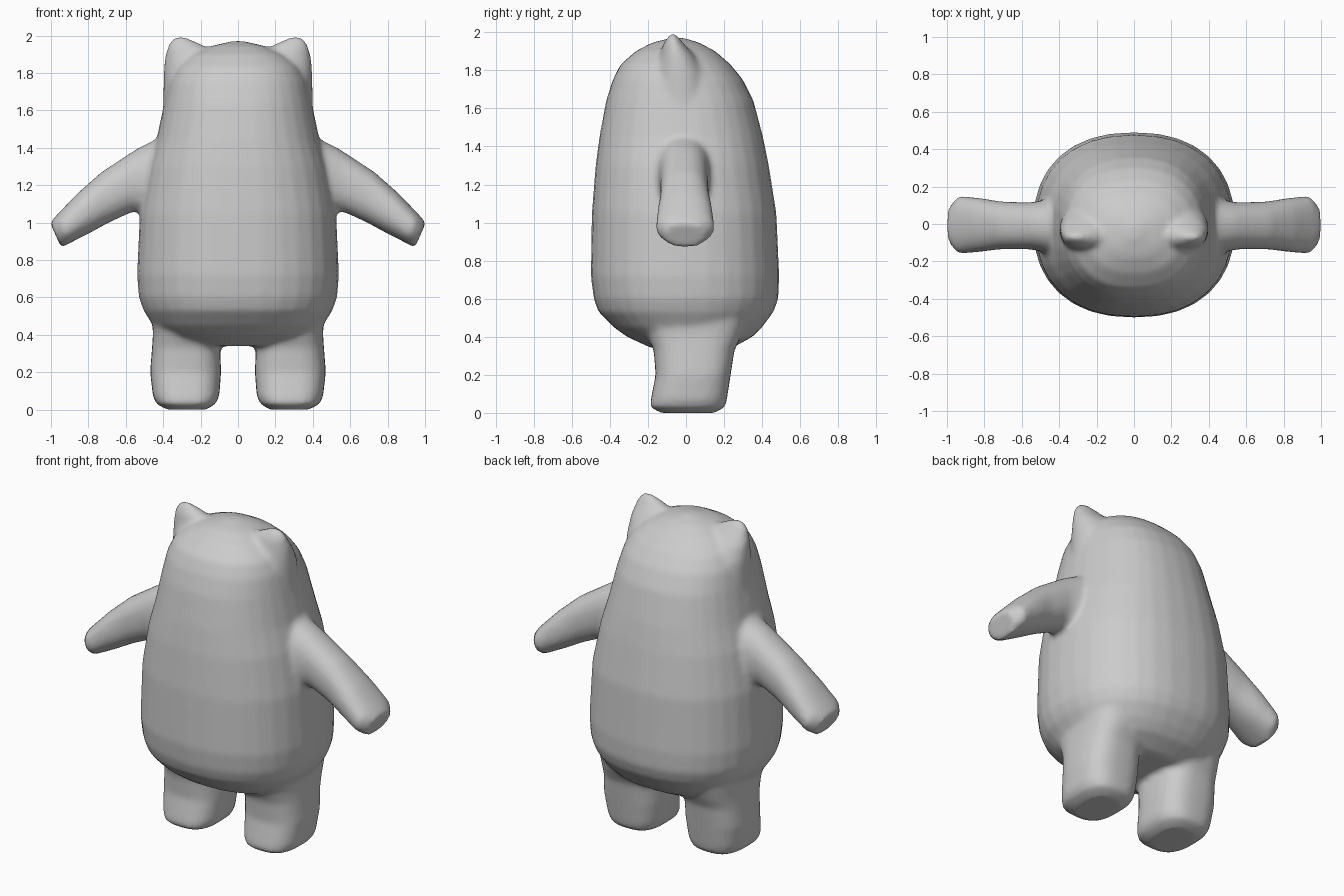
import bpy, bmesh, math
from mathutils import Vector

cube = bpy.data.objects.get("Cube")
if cube:
    bpy.data.objects.remove(cube, do_unlink=True)

grey = bpy.data.materials.new("plain_grey")
grey.use_nodes = True
GREY = (0.6, 0.6, 0.6, 1)
grey.diffuse_color = GREY
grey.node_tree.nodes["Principled BSDF"].inputs["Base Color"].default_value = GREY

bm = bmesh.new()


def loft(rings, power, mirror=1, segments=32):
    """Skin rounded rings given as (low x, low z, high x, high z, front y, back y)."""
    loops = []
    for x0, z0, x1, z1, front, back in rings:
        centre = Vector(((x0 + x1) / 2, (front + back) / 2, (z0 + z1) / 2))
        across = Vector((x1 - x0, 0, z1 - z0)) / 2
        depth = Vector((0, (back - front) / 2, 0))
        loop = []
        for i in range(segments):
            a = math.tau * i / segments
            c, s = math.cos(a), math.sin(a)
            p = centre + across * math.copysign(abs(c) ** (2 / power), c) \
                + depth * math.copysign(abs(s) ** (2 / power), s)
            loop.append(bm.verts.new((p.x * mirror, p.y, p.z)))
        loops.append(loop)
    faces = [bm.faces.new(loops[0]), bm.faces.new(loops[-1][::-1])]
    for a, b in zip(loops, loops[1:]):
        for i in range(segments):
            j = (i + 1) % segments
            faces.append(bm.faces.new((a[i], b[i], b[j], a[j])))
    bmesh.ops.recalc_face_normals(bm, faces=faces)


# Torso and head: height, half width, front y, back y
torso = [
    (0.34, 0.26, -0.18, 0.24), (0.40, 0.40, -0.31, 0.35),
    (0.45, 0.455, -0.38, 0.40), (0.53, 0.505, -0.46, 0.46),
    (0.60, 0.53, -0.485, 0.485), (0.72, 0.54, -0.50, 0.49),
    (1.05, 0.525, -0.495, 0.475), (1.30, 0.48, -0.475, 0.435),
    (1.45, 0.435, -0.455, 0.405), (1.64, 0.395, -0.42, 0.355),
    (1.75, 0.37, -0.385, 0.30), (1.83, 0.33, -0.345, 0.235),
    (1.90, 0.25, -0.265, 0.155), (1.945, 0.14, -0.18, 0.07),
    (1.97, 0.03, -0.08, -0.01),
]
loft([(-w, z, w, z, f, b) for z, w, f, b in torso], 2.3)

# Legs: height, inner x, outer x, front y, back y
leg = [
    (0.00, 0.17, 0.38, -0.13, 0.15), (0.03, 0.12, 0.435, -0.19, 0.205),
    (0.07, 0.10, 0.455, -0.185, 0.215), (0.20, 0.09, 0.47, -0.16, 0.235),
    (0.33, 0.095, 0.46, -0.17, 0.255), (0.40, 0.08, 0.455, -0.20, 0.29),
    (0.52, 0.07, 0.46, -0.25, 0.33),
]
# Ears: same layout as the legs
ear = [
    (1.45, 0.20, 0.42, -0.17, 0.13), (1.62, 0.16, 0.40, -0.16, 0.12),
    (1.78, 0.13, 0.398, -0.16, 0.10), (1.87, 0.12, 0.393, -0.14, 0.05),
    (1.94, 0.17, 0.378, -0.12, -0.01), (1.975, 0.24, 0.36, -0.095, -0.04),
    (1.995, 0.29, 0.335, -0.08, -0.06),
]
# Arms: underside x and z, top x and z, front y, back y
arm = [
    (0.36, 1.02, 0.30, 1.53, -0.19, 0.16), (0.49, 1.06, 0.43, 1.45, -0.155, 0.13),
    (0.57, 1.055, 0.54, 1.395, -0.135, 0.115), (0.69, 1.00, 0.73, 1.27, -0.135, 0.12),
    (0.80, 0.94, 0.86, 1.155, -0.15, 0.14), (0.90, 0.89, 0.965, 1.045, -0.16, 0.15),
    (0.945, 0.865, 1.005, 1.0, -0.11, 0.10),
]
for side in (1, -1):
    loft([(i, z, o, z, f, b) for z, i, o, f, b in leg], 2.8, side)
    loft([(i, z, o, z, f, b) for z, i, o, f, b in ear], 2, side)
    loft(arm, 2.3, side)

# Fuse the parts into one soft skin
mesh = bpy.data.meshes.new("body_skin")
bm.to_mesh(mesh)
bm.free()
mesh.materials.append(grey)
body = bpy.data.objects.new("body_skin", mesh)
bpy.context.collection.objects.link(body)

fuse = body.modifiers.new("fuse", 'REMESH')
fuse.mode = 'VOXEL'
fuse.voxel_size = 0.016
fuse.use_smooth_shade = True
soften = body.modifiers.new("soften", 'SMOOTH')
soften.factor = 0.5
soften.iterations = 8
